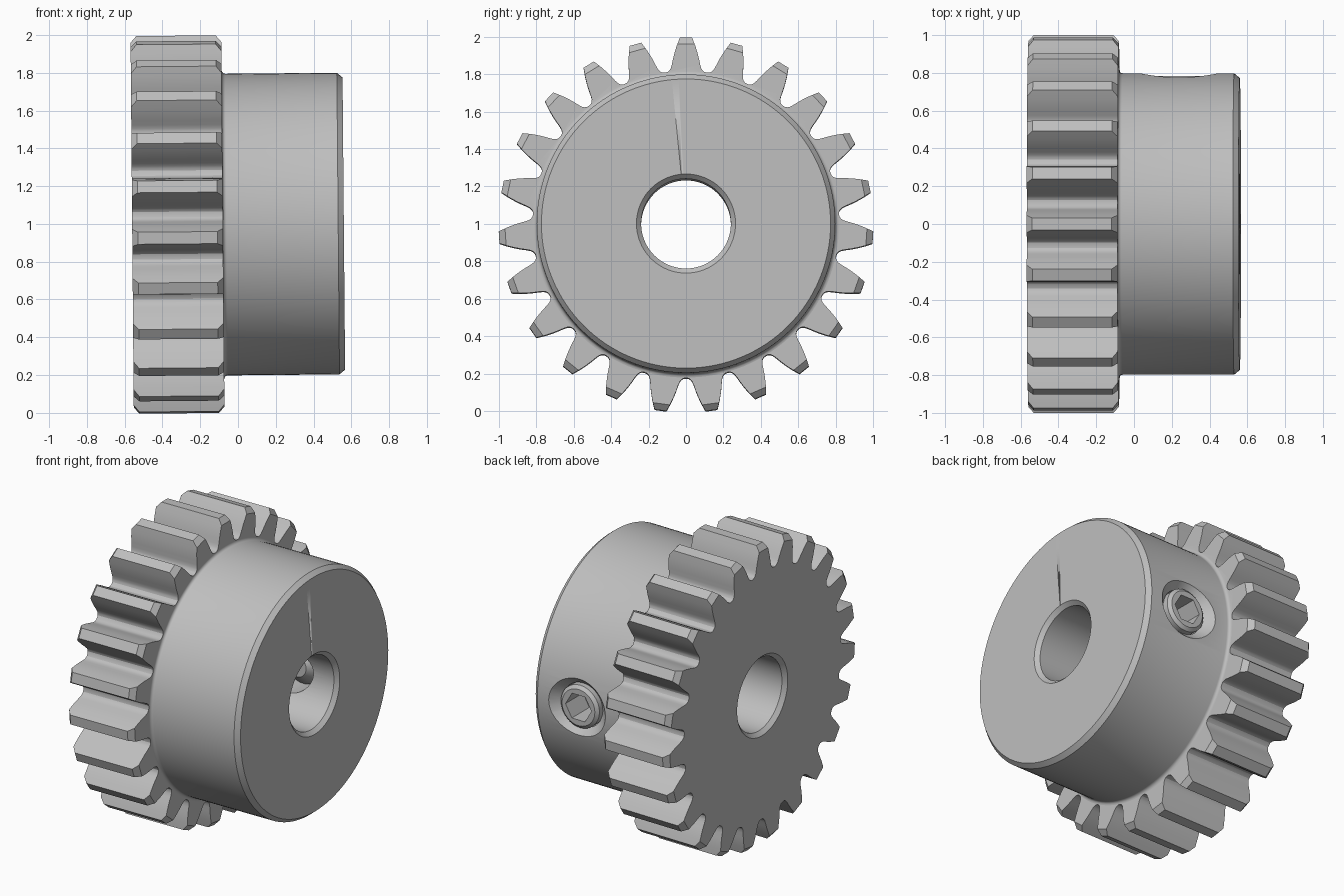
import bpy
import bmesh
import math
from mathutils import Matrix, Vector

cube = bpy.data.objects.get("Cube")
if cube:
    bpy.data.objects.remove(cube, do_unlink=True)

steel = bpy.data.materials.new("grey_steel")
steel.use_nodes = True
GREY = (0.52, 0.52, 0.52, 1.0)
steel.diffuse_color = GREY
steel.node_tree.nodes["Principled BSDF"].inputs["Base Color"].default_value = GREY

TEETH = 23
TIP = 1.002
SCREW_X = 0.24
TO_X = Matrix.Rotation(math.pi / 2, 4, 'Y')
TO_Y = Matrix.Translation((SCREW_X, 0, 0)) @ Matrix.Rotation(-math.pi / 2, 4, 'X')


def finish(name, bm):
    bmesh.ops.recalc_face_normals(bm, faces=bm.faces)
    mesh = bpy.data.meshes.new(name)
    bm.to_mesh(mesh)
    bm.free()
    mesh.materials.append(steel)
    obj = bpy.data.objects.new(name, mesh)
    bpy.context.collection.objects.link(obj)
    return obj


def lathe(name, profile, segments, matrix):
    """Turn (radius, height) points into a closed solid."""
    bm = bmesh.new()
    verts = [bm.verts.new((r, 0, h)) for r, h in profile]
    edges = [bm.edges.new(pair) for pair in zip(verts, verts[1:])]
    bmesh.ops.spin(bm, geom=verts + edges, cent=(0, 0, 0), axis=(0, 0, 1),
                   angle=math.tau, steps=segments, use_duplicate=False)
    bmesh.ops.remove_doubles(bm, verts=bm.verts, dist=1e-5)
    bm.transform(matrix)
    return finish(name, bm)


def combine(target, tool, operation):
    mod = target.modifiers.new(operation.lower(), 'BOOLEAN')
    mod.operation = operation
    mod.solver = 'EXACT'
    mod.object = tool
    bpy.context.view_layer.objects.active = target
    bpy.ops.object.modifier_apply(modifier=mod.name)
    bpy.data.objects.remove(tool, do_unlink=True)


# Half tooth as (radius, angle from tooth centre), from root to tip
FLANK = [(0.822, 0.119), (0.829, 0.107), (0.84, 0.097), (0.86, 0.088),
         (0.89, 0.078), (0.92, 0.067), (0.955, 0.053)]


def tooth_ring(bm, x, tip):
    """One gear outline, its tips cut off at the given radius."""
    last_r, last_a = FLANK[-1]
    t = (tip - last_r) / (TIP - last_r)
    half = FLANK + [(tip, last_a + t * (0.032 - last_a))]
    outline = [(0.82, -math.pi / TEETH)]
    outline += [(r, -a) for r, a in half] + [(r, a) for r, a in reversed(half)]
    ring = []
    for i in range(TEETH):
        for r, a in outline:
            a += math.tau * i / TEETH
            ring.append(bm.verts.new((x, r * math.sin(a), r * math.cos(a))))
    return ring


# Toothed wheel with chamfered tooth ends
bm = bmesh.new()
rings = [tooth_ring(bm, x, tip) for x, tip in
         [(-0.56, 0.968), (-0.53, TIP), (-0.11, TIP), (-0.08, 0.968)]]
for a, b in zip(rings, rings[1:]):
    for i in range(len(a)):
        bm.faces.new((a[i - 1], a[i], b[i], b[i - 1]))
bm.faces.new(rings[0])
bm.faces.new(rings[-1])
gear = finish("gear_body", bm)

# Hub with a fillet at the wheel and a chamfer at the free end
fillet = [(0.818 - 0.02 * math.sin(a), -0.06 - 0.02 * math.cos(a))
          for a in (math.pi / 2 * i / 4 for i in range(5))]
hub = lathe("hub", [(0, -0.2), (0.818, -0.2)] + fillet +
            [(0.798, 0.53), (0.773, 0.56), (0, 0.56)], 128, TO_X)
combine(gear, hub, 'UNION')

# Shaft bore, chamfered at both ends
bore = lathe("bore_cutter", [(0, -0.6), (0.305, -0.6), (0.24, -0.535),
                             (0.24, 0.535), (0.305, 0.6), (0, 0.6)], 64, TO_X)
combine(gear, bore, 'DIFFERENCE')

# Countersunk set screw hole through one hub wall
hole = lathe("hole_cutter", [(0, 0.1), (0.145, 0.1), (0.145, 0.735),
                             (0.23, 0.82), (0, 0.82)], 48, TO_Y)
combine(gear, hole, 'DIFFERENCE')

# Set screw with a tapered tip and a hexagonal socket
screw = lathe("set_screw", [(0, 0.27), (0.07, 0.27), (0.141, 0.34),
                            (0.141, 0.765), (0.12, 0.783), (0, 0.783)], 48, TO_Y)
socket = lathe("socket_cutter", [(0, 0.6), (0.095, 0.6), (0.095, 0.9), (0, 0.9)], 6, TO_Y)
combine(screw, socket, 'DIFFERENCE')

# Shade, then stand the part on the ground with its slight lean
for obj in (gear, screw):
    bpy.ops.object.select_all(action='DESELECT')
    obj.select_set(True)
    bpy.context.view_layer.objects.active = obj
    bpy.ops.object.shade_smooth_by_angle(angle=math.radians(25))
    obj.data.transform(Matrix.Rotation(math.radians(-0.5), 4, 'Y'))
    obj.data.transform(Matrix.Translation(Vector((0, 0, 0.997))))
